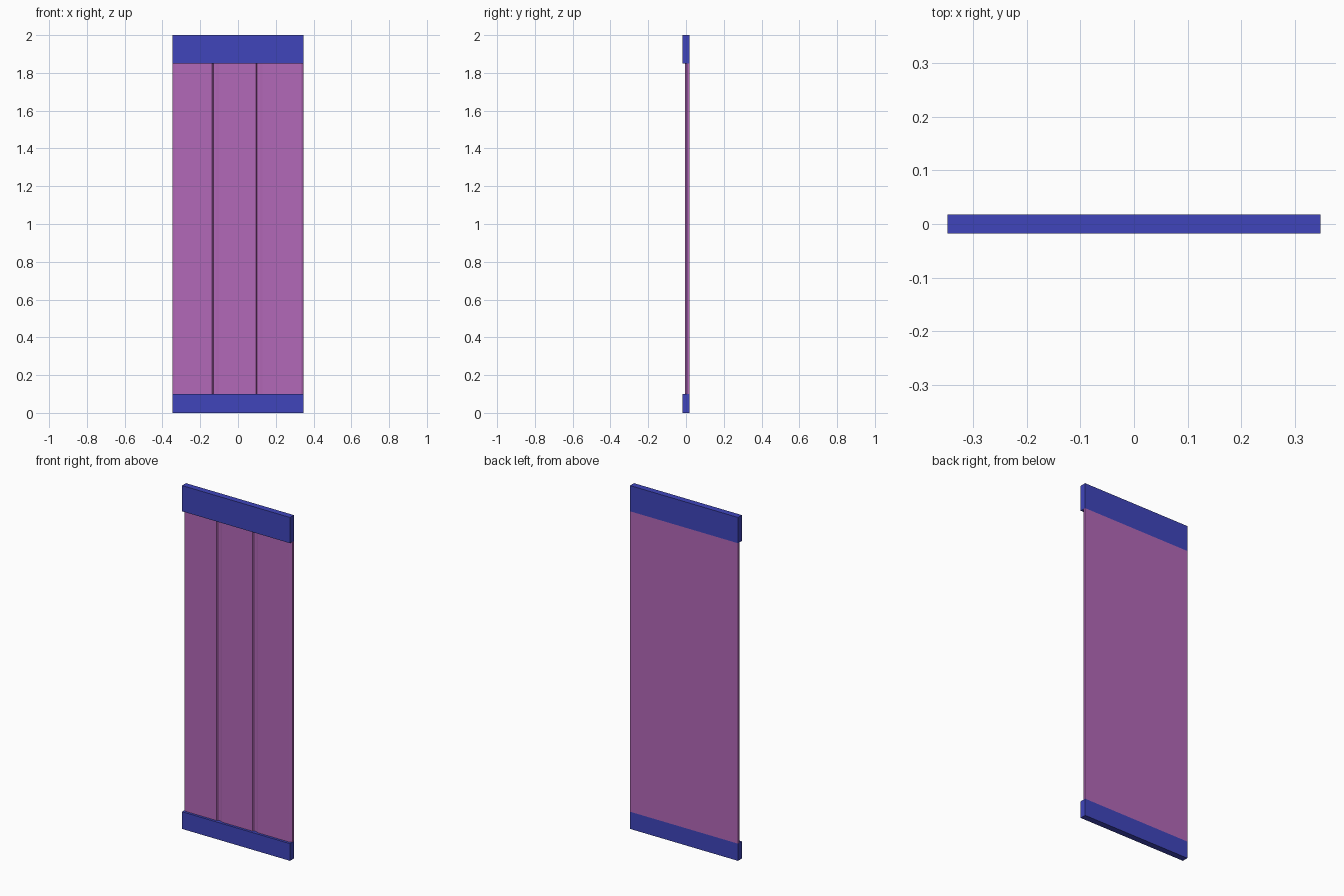
import bpy, bmesh

if "Cube" in bpy.data.objects:
    bpy.data.objects.remove(bpy.data.objects["Cube"])

W, D = 0.348, 0.018      # half width, half depth
Z0, Z1 = 0.10, 1.85      # panel bottom and top


def material(name, color):
    m = bpy.data.materials.new(name)
    m.diffuse_color = color
    m.use_nodes = True
    m.node_tree.nodes["Principled BSDF"].inputs["Base Color"].default_value = m.diffuse_color
    return m


def extrude(name, profile, z0, z1, mat):
    bm = bmesh.new()
    face = bm.faces.new([bm.verts.new((x, y, z0)) for x, y in profile])
    top = bmesh.ops.extrude_face_region(bm, geom=[face])["geom"]
    verts = [v for v in top if isinstance(v, bmesh.types.BMVert)]
    bmesh.ops.translate(bm, verts=verts, vec=(0, 0, z1 - z0))
    bmesh.ops.recalc_face_normals(bm, faces=bm.faces)
    mesh = bpy.data.meshes.new(name)
    bm.to_mesh(mesh)
    bm.free()
    mesh.materials.append(mat)
    obj = bpy.data.objects.new(name, mesh)
    bpy.context.collection.objects.link(obj)
    return obj


blue = material("rail_blue", (0.05, 0.06, 0.50, 1))
purple = material("panel_purple", (0.45, 0.14, 0.48, 1))

# Top and bottom rails
rail = [(-W, -D), (W, -D), (W, D), (-W, D)]
extrude("bottom_rail", rail, 0, Z0, blue)
extrude("top_rail", rail, Z1, 2, blue)

# Grooved panel: boards with bevelled edges, shallow grooves between them
front, floor = -0.004, 0.004
profile = [(-W, floor), (-W + 0.012, front)]
for joint in (-W / 3, W / 3):
    profile += [(joint - 0.021, front), (joint - 0.015, floor),
                (joint, floor), (joint + 0.015, front)]
profile += [(W - 0.012, front), (W, floor), (W, D), (-W, D)]
extrude("grooved_panel", profile, Z0, Z1, purple)
